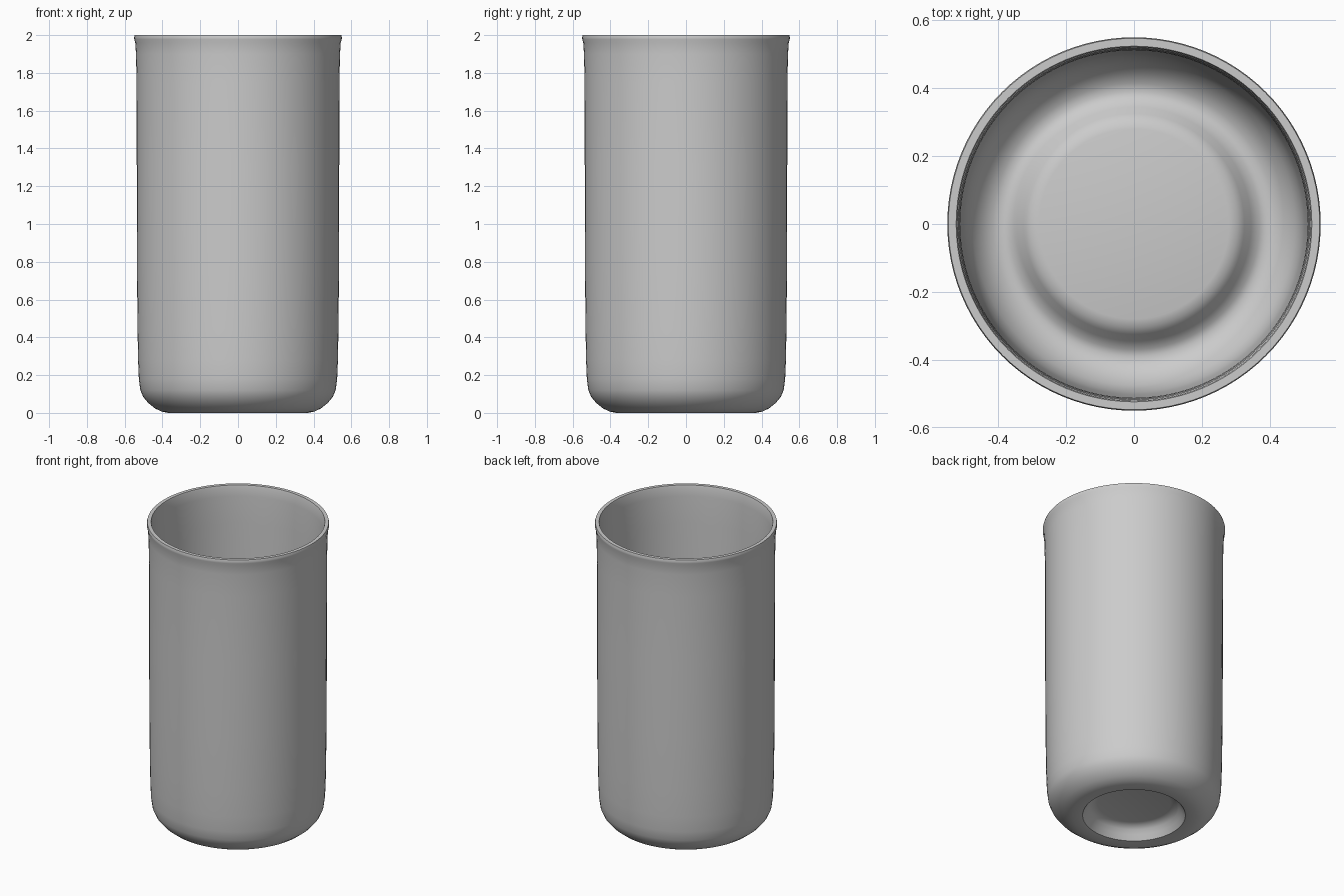
import bpy, bmesh, math

if "Cube" in bpy.data.objects:
    bpy.data.objects.remove(bpy.data.objects["Cube"])

# Closed-thickness profile (radius, height): underside, outer wall, rim, inner wall, raised floor
profile = [
    (0, .085), (.22, .085), (.25, .078), (.272, .06), (.288, .035), (.31, .002),
    (.32, 0), (.37, 0), (.405, .007), (.44, .024), (.475, .052), (.502, .085), (.517, .12), (.525, .18),
    (.529, .28), (.532, .45), (.535, .8), (.536, 1.3), (.537, 1.75), (.540, 1.9),
    (.544, 1.96), (.549, 1.977), (.55, 1.988), (.547, 2.0), (.524, 2.0), (.521, 1.99),
    (.517, 1.93), (.514, 1.75), (.512, 1.3), (.510, .8), (.507, .4), (.502, .24),
    (.494, .15), (.475, .1), (.445, .063), (.415, .042), (.39, .036), (.37, .041), (.345, .062),
    (.325, .09), (.305, .107), (.28, .113), (0, .113),
]
N = 96

# Cup: lathe the profile around z
bm = bmesh.new()
verts = [bm.verts.new((r, 0, z)) for r, z in profile]
edges = [bm.edges.new(p) for p in zip(verts, verts[1:])]
bmesh.ops.spin(bm, geom=verts + edges, cent=(0, 0, 0), axis=(0, 0, 1),
               angle=math.tau, steps=N, use_merge=True)
bmesh.ops.remove_doubles(bm, verts=bm.verts[:], dist=1e-5)
bmesh.ops.recalc_face_normals(bm, faces=bm.faces[:])
mesh = bpy.data.meshes.new("cup")
bm.to_mesh(mesh)
bm.free()
cup = bpy.data.objects.new("cup", mesh)
bpy.context.collection.objects.link(cup)

# Smooth sides with a crisp rim
bpy.context.view_layer.objects.active = cup
cup.select_set(True)
bpy.ops.object.shade_smooth_by_angle(angle=math.radians(40))
